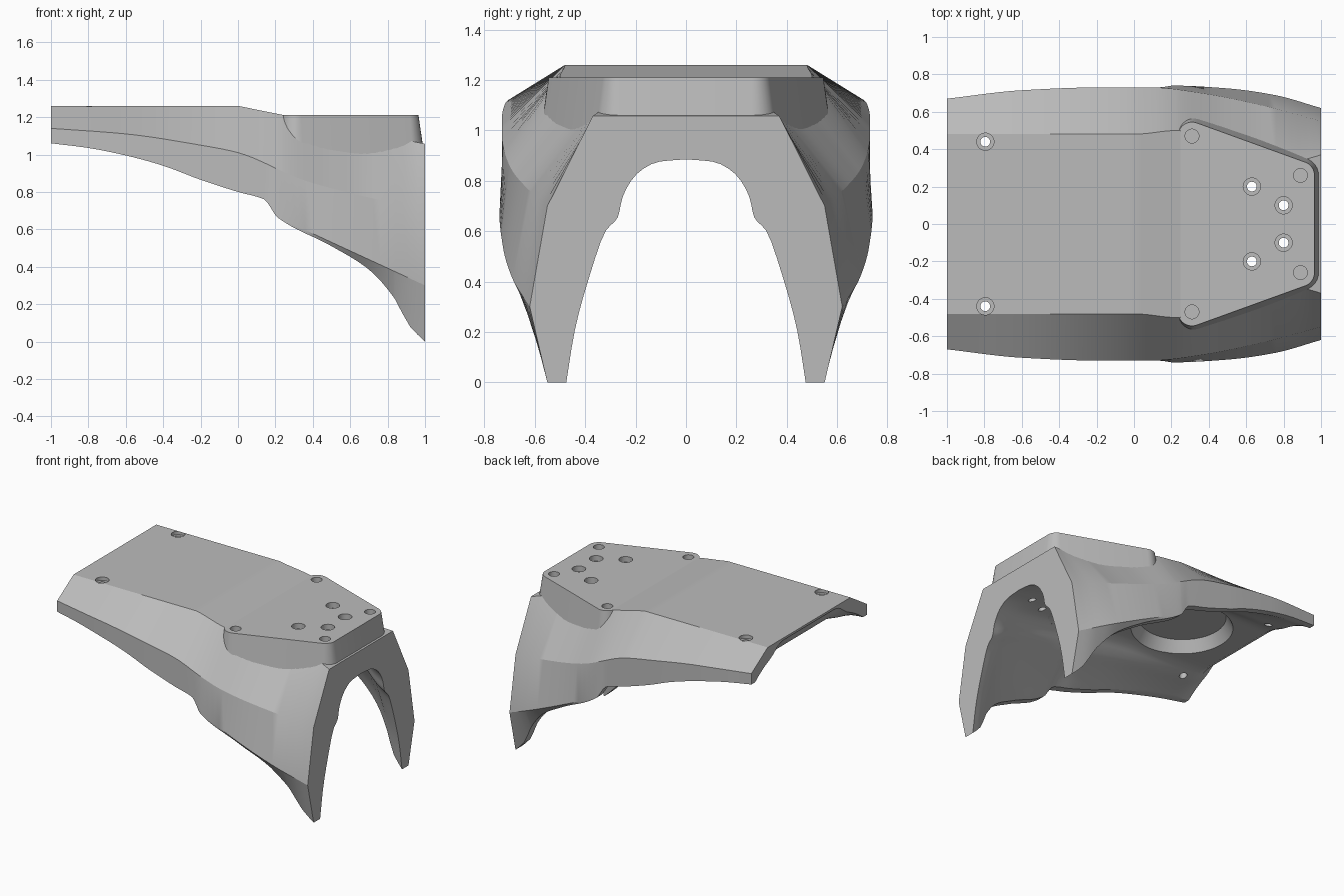
import bpy, bmesh, math

cube = bpy.data.objects.get("Cube")
if cube:
    bpy.data.objects.remove(cube, do_unlink=True)

GREY = (0.5, 0.5, 0.5, 1)
mat = bpy.data.materials.new("matte grey")
mat.use_nodes = True
mat.diffuse_color = GREY
mat.node_tree.nodes["Principled BSDF"].inputs["Base Color"].default_value = GREY


def track(keys, x):
    """Smooth value along (position, value) keys, without overshoot."""
    rise = [(b[1] - a[1]) / (b[0] - a[0]) for a, b in zip(keys, keys[1:])]
    tangent = [rise[0]]
    for p, q in zip(rise, rise[1:]):
        tangent.append(2 * p * q / (p + q) if p * q > 0 else 0)
    tangent.append(rise[-1])
    i = 0
    while i < len(keys) - 2 and x > keys[i + 1][0]:
        i += 1
    (x0, v0), (x1, v1) = keys[i], keys[i + 1]
    h = x1 - x0
    t = (x - x0) / h
    return (v0 + (v1 - v0) * t * t * (3 - 2 * t)
            + h * t * (1 - t) * (tangent[i] * (1 - t) - tangent[i + 1] * t))


def make_object(name, bm):
    bmesh.ops.recalc_face_normals(bm, faces=bm.faces)
    mesh = bpy.data.meshes.new(name)
    bm.to_mesh(mesh)
    bm.free()
    mesh.materials.append(mat)
    obj = bpy.data.objects.new(name, mesh)
    bpy.context.collection.objects.link(obj)
    return obj


def rod(bm, x, y, z0, z1, r0, r1=None, sides=32):
    """Upright cylinder or cone between two heights."""
    made = bmesh.ops.create_cone(bm, cap_ends=True, segments=sides, radius1=r0,
                                 radius2=r0 if r1 is None else r1, depth=z1 - z0)
    bmesh.ops.translate(bm, verts=made["verts"], vec=(x, y, (z0 + z1) / 2))


# Guide curves of the shell: hem, side creases, roof edge, wall and ceiling
HEM_Z = [(-1, 1.06), (-.8, 1.035), (-.6, .995), (-.4, .94), (-.2, .865), (0, .8), (.14, .76),
         (.21, .665), (.5, .51), (.7, .385), (.83, .24), (.92, .08), (1, 0)]
HEM_Y = [(-1, .67), (-.6, .715), (-.2, .73), (.14, .731), (.21, .74), (.5, .71), (.75, .64),
         (.83, .605), (.92, .567), (1, .55)]
LOW_Y = [(-1, .67), (-.6, .715), (-.2, .73), (.14, .731), (.21, .74), (.5, .725), (.75, .69), (1, .62)]
MID_Y = [(-1, .67), (-.6, .715), (-.2, .73), (.1, .73), (.36, .70), (.7, .63), (1, .55)]
MID_Z = [(-1, 1.14), (-.6, 1.11), (-.2, 1.05), (0, 1.01), (.36, .86), (1, .70)]
ROOF_Y = [(-1, .48), (0, .48), (.23, .50), (.5, .40), (.7, .35), (.9, .345), (1, .37)]
ROOF_Z = [(-1, 1.26), (0, 1.26), (.02, 1.256), (1, 1.057)]
WALL = [(-1, .045), (.2, .06), (1, .075)]
CEILING = [(-1, 1.245), (-.88, 1.12), (-.3, 1.118), (.1, 1.08), (1, .885)]
# Inner sections as fractions of half width and height
WIDE = [(1, 0), (.92, .2), (.81, .42), (.7, .6), (.63, .76), (.57, .9), (.47, 1), (.25, 1), (0, 1)]
ARCH = [(1, 0), (.93, .23), (.81, .47), (.67, .68), (.57, .74), (.53, .83), (.41, .935), (.22, .99), (0, 1)]
STEPS = 24


def profile(points, u, axis):
    return track([(i, p[axis]) for i, p in enumerate(points)], u)


def section(x):
    hem = track(HEM_Z, x)
    low = max(hem + .004, .665 - (x - .21) * .462) if x > .21 else hem + .004
    outer = [(track(HEM_Y, x), hem), (track(LOW_Y, x), low),
             (track(MID_Y, x), track(MID_Z, x)), (track(ROOF_Y, x), track(ROOF_Z, x))]
    mix = max(0, (x - .2) / .8)
    width = track(HEM_Y, x) - track(WALL, x)
    ceiling = track(CEILING, x)
    inner = []
    for i in range(STEPS + 1):
        u = i * (len(WIDE) - 1) / STEPS
        f, g = [profile(WIDE, u, k) * (1 - mix) + profile(ARCH, u, k) * mix for k in (0, 1)]
        inner.append((f * width, hem + g * (ceiling - hem)))
    ring = outer + [(-y, z) for y, z in reversed(outer)]
    ring += [(-y, z) for y, z in inner] + list(reversed(inner[:-1]))
    return [(x, y, z) for y, z in ring]


# Shell lofted along its length
bm = bmesh.new()
stations = sorted({round(-1 + i * .04, 2) for i in range(51)} | {.14, .17, .21, .23, .83})
rings = [[bm.verts.new(p) for p in section(x)] for x in stations]
for a, b in zip(rings, rings[1:]):
    for i in range(len(a)):
        j = (i + 1) % len(a)
        bm.faces.new((a[i], a[j], b[j], b[i]))
bm.faces.new(rings[0])
bm.faces.new(rings[-1])
shell = make_object("curved_shell", bm)

# Mounting plate: tapered hull around four rounded corners
CORNERS = [(x, s * y) for x, y in ((.31, .47), (.89, .26)) for s in (1, -1)]
bm = bmesh.new()
for x, y in CORNERS:
    for z, r in ((.99, .107), (1.21, .075)):
        for k in range(32):
            a = math.tau * k / 32
            bm.verts.new((x + r * math.cos(a), y + r * math.sin(a), z))
bmesh.ops.convex_hull(bm, input=bm.verts)
bmesh.ops.delete(bm, geom=[v for v in bm.verts if not v.link_faces], context="VERTS")
bmesh.ops.dissolve_limit(bm, angle_limit=.01, verts=bm.verts, edges=bm.edges)
plate = make_object("mounting_plate", bm)

# Cutters: through bores, shallow pockets, round recess and the hollow under the plate
PLATE_BOLTS = [(x, s * y) for x, y in ((.63, .2), (.8, .1)) for s in (1, -1)]
REAR_BOLTS = [(-.795, .44), (-.795, -.44)]
bores, pockets, recess, hollow = [bmesh.new() for _ in range(4)]
for x, y in PLATE_BOLTS + REAR_BOLTS:
    rod(bores, x, y, .6, 1.4, .026)
for x, y in PLATE_BOLTS:
    rod(pockets, x, y, 1.17, 1.4, .046)
for x, y in REAR_BOLTS:
    rod(pockets, x, y, 1.235, 1.4, .046)
for x, y in CORNERS:
    rod(pockets, x, y, 1.17, 1.4, .037)
rod(recess, -.42, 0, 1.07, 1.2, .365, .29, 64)
# The hollow follows the shell's inside so the plate never shows through the ceiling
spans = [[hollow.verts.new(p) for p in section(x)[8:] + [(x, section(x)[0][1] - .1, -.2),
          (x, .1 - section(x)[0][1], -.2)]] for x in (.16, .24, .32, .4, .48, .56, .64, .72, .8, .88, .96, 1)]
for a, b in zip(spans, spans[1:]):
    for i in range(len(a)):
        j = (i + 1) % len(a)
        hollow.faces.new((a[i], a[j], b[j], b[i]))
hollow.faces.new(spans[0])
hollow.faces.new(spans[-1])
cutters = [make_object(n, b) for n, b in
           (("bore_cutter", bores), ("pocket_cutter", pockets),
            ("recess_cutter", recess), ("hollow_cutter", hollow))]
bore, pocket, dish, inside = cutters

for obj, tools in ((shell, (bore, pocket, dish)), (plate, (bore, pocket, inside))):
    for tool in tools:
        mod = obj.modifiers.new(tool.name, "BOOLEAN")
        mod.operation, mod.solver, mod.object = "DIFFERENCE", "EXACT", tool
    graph = bpy.context.evaluated_depsgraph_get()
    mesh = bpy.data.meshes.new_from_object(obj.evaluated_get(graph))
    obj.modifiers.clear()
    obj.data = mesh

for tool in cutters:
    bpy.data.objects.remove(tool, do_unlink=True)

# Soft shading with crisp creases
bpy.ops.object.select_all(action="DESELECT")
for obj in (shell, plate):
    obj.select_set(True)
bpy.context.view_layer.objects.active = shell
bpy.ops.object.shade_smooth_by_angle(angle=math.radians(25))
